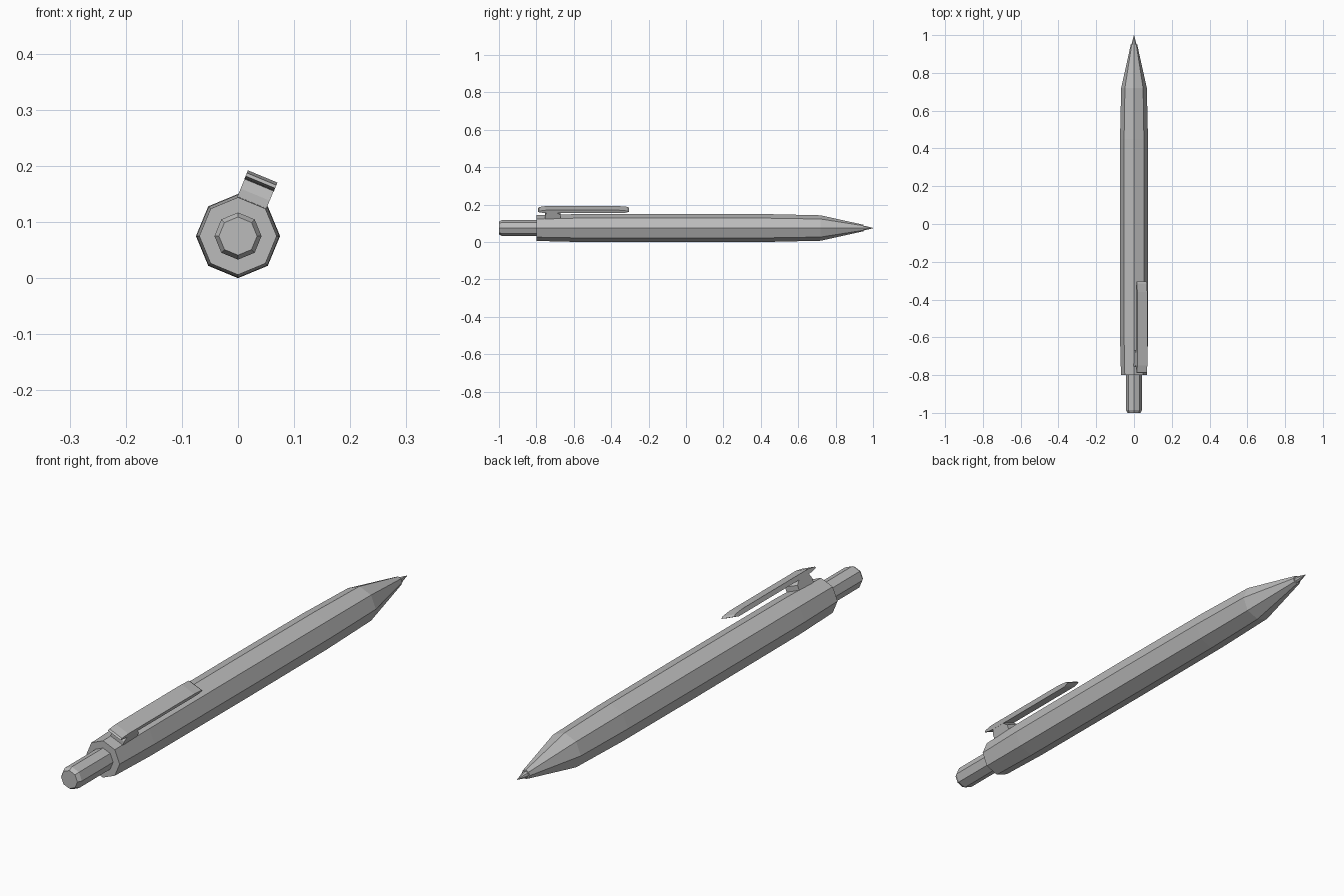
import bpy
import bmesh
from math import pi, cos, sin
from mathutils import Vector

cube = bpy.data.objects.get("Cube")
if cube:
    bpy.data.objects.remove(cube, do_unlink=True)

SIDES = 8
AXIS_Z = 0.075

grey = bpy.data.materials.new("plain grey")
grey.use_nodes = True
colour = (0.5, 0.5, 0.5, 1)
grey.diffuse_color = colour
grey.node_tree.nodes["Principled BSDF"].inputs["Base Color"].default_value = colour


def finish(name, bm):
    bmesh.ops.recalc_face_normals(bm, faces=bm.faces)
    mesh = bpy.data.meshes.new(name)
    bm.to_mesh(mesh)
    bm.free()
    mesh.materials.append(grey)
    obj = bpy.data.objects.new(name, mesh)
    bpy.context.collection.objects.link(obj)
    return obj


def barrel(name, profile):
    """Eight-sided solid along y from (y, radius) pairs."""
    bm = bmesh.new()
    rings = []
    for y, r in profile:
        angles = [2 * pi * i / SIDES for i in range(SIDES)]
        rings.append([bm.verts.new((r * cos(a), y, AXIS_Z + r * sin(a))) for a in angles])
    for a, b in zip(rings, rings[1:]):
        for i in range(SIDES):
            j = (i + 1) % SIDES
            bm.faces.new((a[i], a[j], b[j], b[i]))
    bm.faces.new(rings[0])
    bm.faces.new(rings[-1])
    return finish(name, bm)


def side_plate(name, outline, width):
    """Extrude a (y, height above axis) outline across the upper left facet."""
    tilt = 3 * pi / SIDES
    normal = Vector((cos(tilt), 0, sin(tilt)))
    across = Vector((sin(tilt), 0, -cos(tilt)))
    bm = bmesh.new()
    verts = [bm.verts.new(Vector((0, y, AXIS_Z)) + normal * h - across * width / 2)
             for y, h in outline]
    face = bm.faces.new(verts)
    new = bmesh.ops.extrude_face_region(bm, geom=[face])["geom"]
    bmesh.ops.translate(bm, vec=across * width,
                        verts=[v for v in new if isinstance(v, bmesh.types.BMVert)])
    return finish(name, bm)


# Barrel and tapered nose
barrel("body", [(-0.8, 0.069), (-0.6, 0.074), (0, 0.075), (0.45, 0.074),
                (0.72, 0.068), (0.95, 0.017)])
# Writing point
barrel("point", [(0.93, 0.012), (0.955, 0.012), (1, 0.001)])
# Push button with a bevelled end
barrel("button", [(-1, 0.034), (-0.985, 0.042), (-0.79, 0.042)])

# Pocket clip and the neck that holds it
side_plate("clip", [(-0.79, 0.104), (-0.785, 0.11), (-0.75, 0.115), (-0.36, 0.115),
                    (-0.315, 0.111), (-0.305, 0.105), (-0.33, 0.098),
                    (-0.74, 0.098), (-0.77, 0.1)], 0.057)
side_plate("clip_neck", [(-0.755, 0.06), (-0.755, 0.08), (-0.745, 0.1),
                         (-0.69, 0.1), (-0.67, 0.085), (-0.67, 0.06)], 0.056)
